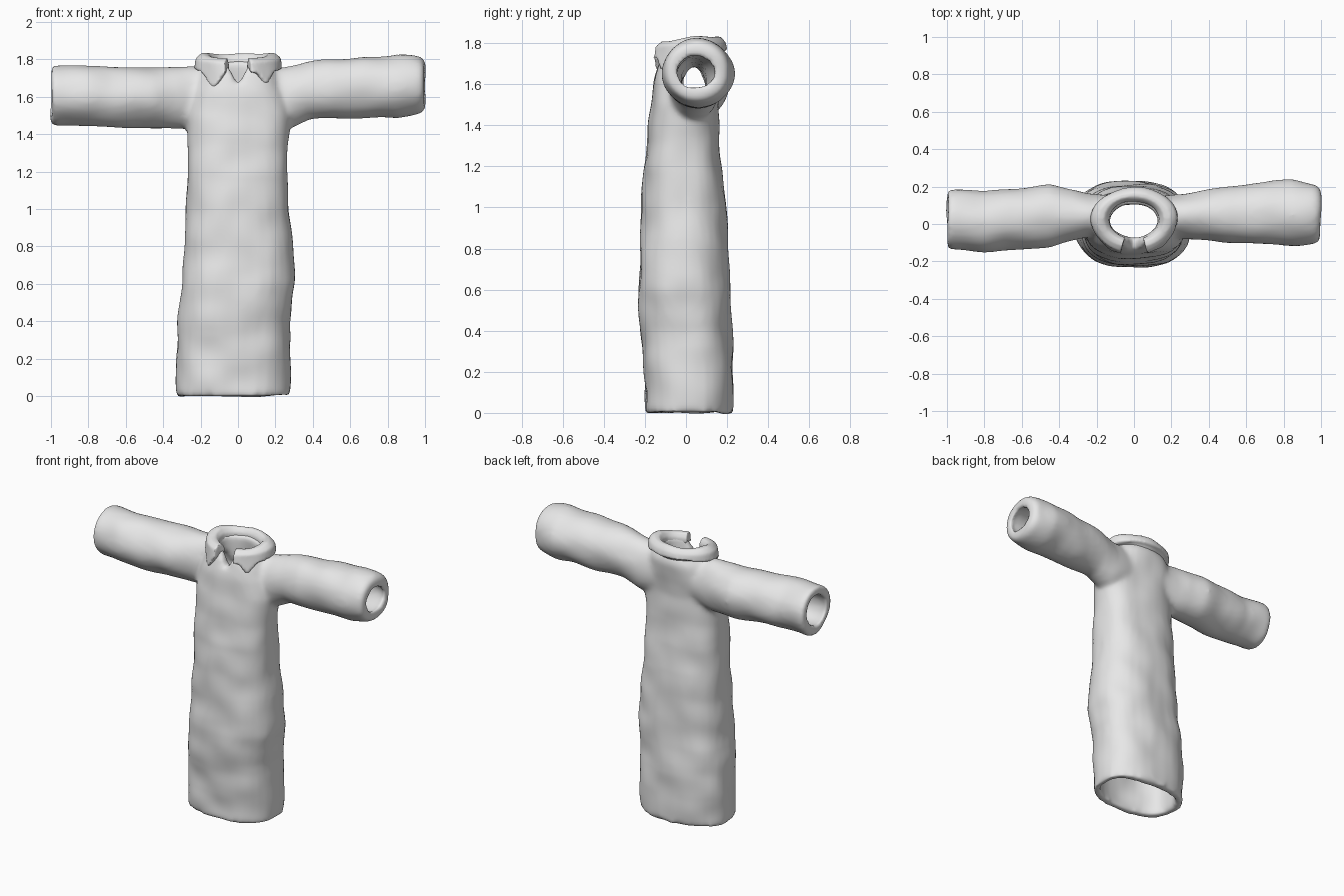
import bpy, bmesh, math
from mathutils import Vector, noise

if "Cube" in bpy.data.objects:
    bpy.data.objects.remove(bpy.data.objects["Cube"])

cloth = bpy.data.materials.new("pale grey cloth")
cloth.diffuse_color = (0.8, 0.8, 0.8, 1)
cloth.use_nodes = True
cloth.node_tree.nodes["Principled BSDF"].inputs["Base Color"].default_value = cloth.diffuse_color


def loft(name, rings):
    """Closed solid through a row of matching rings."""
    bm = bmesh.new()
    loops = [[bm.verts.new(p) for p in r] for r in rings]
    n = len(loops[0])
    for a, b in zip(loops, loops[1:]):
        for i in range(n):
            bm.faces.new((a[i], a[(i + 1) % n], b[(i + 1) % n], b[i]))
    bm.faces.new(loops[0])
    bm.faces.new(loops[-1])
    bmesh.ops.recalc_face_normals(bm, faces=bm.faces)
    me = bpy.data.meshes.new(name)
    bm.to_mesh(me)
    bm.free()
    ob = bpy.data.objects.new(name, me)
    bpy.context.collection.objects.link(ob)
    me.materials.append(cloth)
    return ob


def tube(name, rows, axis, inset=0.0, power=2.0, n=28):
    """rows: (position along axis, low/high of first, low/high of second direction)"""
    rings = []
    for t, a0, a1, b0, b1 in rows:
        ring = []
        for i in range(n):
            g = 2 * math.pi * (i + 0.37) / n
            c, s = math.cos(g), math.sin(g)
            u = (a0 + a1) / 2 + ((a1 - a0) / 2 - inset) * math.copysign(abs(c) ** (2 / power), c)
            v = (b0 + b1) / 2 + ((b1 - b0) / 2 - inset) * math.copysign(abs(s) ** (2 / power), s)
            ring.append((u, v, t) if axis == 'z' else (t, u, v))
        rings.append(ring)
    return loft(name, rings)


def modify(ob, kind, **settings):
    m = ob.modifiers.new(kind.lower(), kind)
    for k, v in settings.items():
        setattr(m, k, v)
    bpy.context.view_layer.objects.active = ob
    bpy.ops.object.modifier_apply(modifier=m.name)


def combine(ob, other, operation):
    modify(ob, 'BOOLEAN', operation=operation, object=other, solver='EXACT')
    bpy.data.objects.remove(other)


def finish(ob, voxel, rounds, lump):
    """Melt the part into one soft skin and give it a slightly lumpy surface."""
    modify(ob, 'REMESH', mode='VOXEL', voxel_size=voxel)
    modify(ob, 'SMOOTH', factor=0.5, iterations=rounds)
    me = ob.data
    moved = [v.co + v.normal * lump * noise.noise(v.co * 6) for v in me.vertices]
    for v, co in zip(me.vertices, moved):
        v.co = co
    for p in me.polygons:
        p.use_smooth = True


# gown: z, x range, y range
body = [(0.0, -.33, .285, -.20, .225), (.20, -.33, .285, -.205, .23), (.4, -.32, .275, -.22, .225),
        (.6, -.305, .305, -.235, .215), (.8, -.29, .295, -.225, .205), (1.0, -.28, .275, -.215, .195),
        (1.2, -.27, .265, -.205, .175), (1.35, -.275, .27, -.185, .16), (1.5, -.275, .275, -.17, .155),
        (1.62, -.25, .25, -.155, .17), (1.72, -.21, .21, -.13, .175), (1.79, -.17, .17, -.10, .14)]
# sleeves: x, y range, z range
left = [(-1.0, -.135, .175, 1.46, 1.765), (-.975, -.14, .185, 1.445, 1.77), (-.8, -.15, .175, 1.445, 1.76),
        (-.45, -.12, .21, 1.43, 1.76), (-.25, -.075, .165, 1.425, 1.765), (-.1, -.07, .15, 1.43, 1.74)]
right = [(1.0, -.09, .19, 1.53, 1.79), (.975, -.11, .215, 1.51, 1.81), (.85, -.115, .235, 1.485, 1.825),
         (.5, -.105, .205, 1.485, 1.80), (.38, -.09, .18, 1.475, 1.785), (.26, -.08, .16, 1.43, 1.76),
         (.1, -.07, .15, 1.43, 1.74)]

gown = tube("gown", body, 'z', power=2.5)
combine(gown, tube("left_sleeve", left, 'x'), 'UNION')
combine(gown, tube("right_sleeve", right, 'x'), 'UNION')

# hollow inside, open at hem, cuffs, neck and the front notch
cutters = [
    tube("body_hollow", [(-.1,) + body[0][1:]] + body[:10], 'z', inset=0.05, power=2.5),
    tube("left_hollow", [(-1.1,) + left[0][1:]] + left, 'x', inset=0.06),
    tube("right_hollow", [(1.1,) + right[0][1:]] + right, 'x', inset=0.06),
    tube("neck_hollow", [(1.5, -.135, .13, -.075, .11), (1.95, -.135, .13, -.075, .11)], 'z'),
    loft("notch", [[(-.06, y, 1.79), (0, y, 1.66), (.06, y, 1.79), (.06, y, 1.9), (-.06, y, 1.9)]
                   for y in (-.3, 0.0)])]
for cutter in cutters:
    combine(gown, cutter, 'DIFFERENCE')
finish(gown, 0.016, 8, 0.012)

# collar: rolled band open at the front, with two pointed lapels
rings = []
N = 80
for i in range(N + 1):
    a = math.radians(-90 + 17 + (360 - 34) * i / N)
    c, s = math.cos(a), math.sin(a)
    x = .215 * c
    front = max(0, -s)
    hem = 1.745 + .02 * s
    if s < -.3:
        tip, low = (-.125, 1.64) if c < 0 else (.14, 1.665)
        hem = min(hem, low + abs(x - tip) * 1.5)
    top = 1.83 - .02 * front

    def at(r, z):
        return ((.135 + .1 * r) * c, .025 + (.10 + .075 * r + .035 * front * max(0, r - .4)) * s, z)
    rings.append([at(0, 1.74), at(0, top - .03), at(.25, top), at(.6, top), at(.9, top - .025),
                  at(1.0, hem), at(.7, hem), at(.5, 1.745)])
collar = loft("collar", rings)
finish(collar, 0.01, 4, 0.012)
